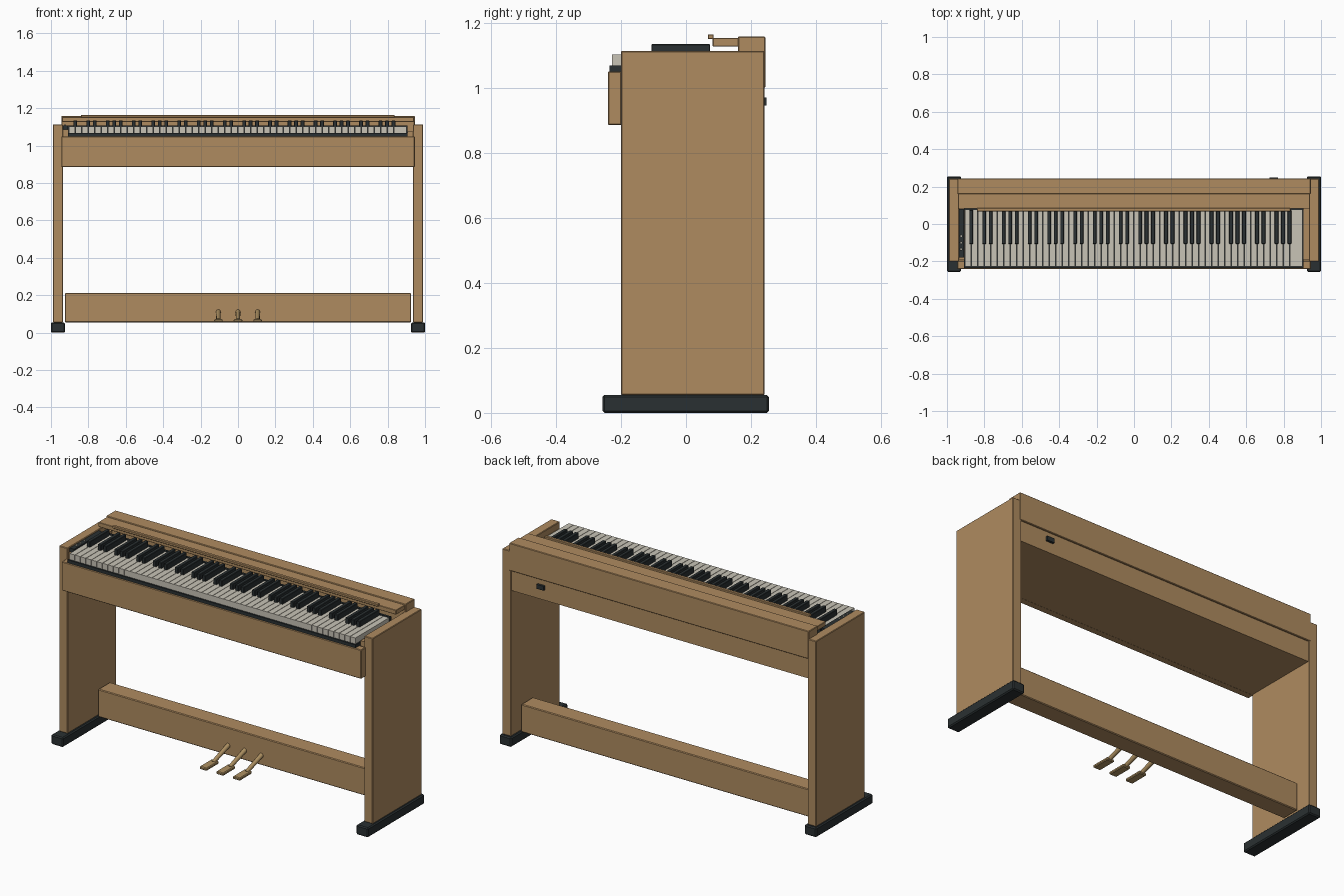
import bpy, bmesh, math
from mathutils import Matrix, Vector

if "Cube" in bpy.data.objects:
    bpy.data.objects.remove(bpy.data.objects["Cube"])


def material(name, rgb):
    m = bpy.data.materials.new(name)
    m.diffuse_color = (*rgb, 1)
    m.use_nodes = True
    m.node_tree.nodes["Principled BSDF"].inputs["Base Color"].default_value = m.diffuse_color
    return m


WOOD = material("wood", (0.43, 0.26, 0.117))
DARK = material("dark", (0.023, 0.03, 0.032))
IVORY = material("ivory", (0.58, 0.55, 0.47))
BRASS = material("brass", (0.42, 0.28, 0.12))


def add_cuboid(bm, x, y, z):
    size = Vector((x[1] - x[0], y[1] - y[0], z[1] - z[0]))
    centre = Vector((sum(x), sum(y), sum(z))) / 2
    mat = Matrix.Translation(centre) @ Matrix.Diagonal((*size, 1))
    bmesh.ops.create_cube(bm, size=1, matrix=mat)


def finish(name, bm, mat, bevel=0.0, segments=1):
    me = bpy.data.meshes.new(name)
    bmesh.ops.recalc_face_normals(bm, faces=bm.faces)
    bm.to_mesh(me)
    bm.free()
    me.materials.append(mat)
    ob = bpy.data.objects.new(name, me)
    bpy.context.collection.objects.link(ob)
    if bevel:
        mod = ob.modifiers.new("soft_edges", 'BEVEL')
        mod.width, mod.segments = bevel, segments
    return ob


def box(name, x, y, z, mat=WOOD, bevel=0.0):
    bm = bmesh.new()
    add_cuboid(bm, x, y, z)
    return finish(name, bm, mat, bevel)


def mirrored(a, b, s):
    return tuple(sorted((a * s, b * s)))


# Side legs and feet
for side, s in (("left", -1), ("right", 1)):
    box(f"{side}_foot", mirrored(0.925, 1.0, s), (-0.257, 0.255), (0, 0.055), DARK, 0.006)
    box(f"{side}_side_panel", mirrored(0.936, 0.99, s), (-0.2, 0.242), (0.055, 1.113), WOOD, 0.003)

# Keyboard case, front slip and back boards
box("key_bed", (-0.936, 0.936), (-0.2, 0.235), (0.885, 1.045))
box("front_slip", (-0.945, 0.945), (-0.24, -0.198), (0.885, 1.05), WOOD, 0.003)
box("upper_back_board", (-0.945, 0.945), (0.16, 0.244), (1.0, 1.158), WOOD, 0.003)
box("power_socket", (0.725, 0.77), (0.23, 0.248), (0.945, 0.97), DARK)

# Music shelf with its front lip
box("music_shelf", (-0.94, 0.94), (0.082, 0.162), (1.127, 1.153), WOOD, 0.002)
box("music_shelf_lip", (-0.84, 0.836), (0.067, 0.085), (1.15, 1.164), WOOD, 0.002)

# Pedal rail
box("pedal_rail", (-0.925, 0.925), (0.06, 0.165), (0.055, 0.213), WOOD, 0.004)

# Key surround, cheek and control panel
box("key_strip", (-0.91, 0.906), (-0.236, 0.08), (1.044, 1.068), DARK)
box("rear_felt", (-0.91, 0.906), (0.075, 0.088), (1.045, 1.107), DARK)
box("right_cheek", (0.906, 0.937), (-0.19, 0.16), (1.04, 1.075))
box("left_cheek", (-0.937, -0.906), (-0.19, 0.16), (1.04, 1.085))
box("control_panel", (-0.936, -0.908), (-0.18, 0.08), (1.085, 1.107), DARK)
for i in range(3):
    bm = bmesh.new()
    bmesh.ops.create_cone(bm, cap_ends=True, segments=16, radius1=0.006, radius2=0.005, depth=0.006,
                          matrix=Matrix.Translation((-0.924, -0.135 + 0.035 * i, 1.109)))
    finish(f"control_button_{i + 1}", bm, IVORY)

# Keys: 52 white, with black ones on the boundaries of an A-to-C layout
X0, STEP = -0.905, 1.806 / 52
white, black = bmesh.new(), bmesh.new()
for i in range(52):
    x = X0 + i * STEP
    add_cuboid(white, (x + 0.0012, x + STEP - 0.0012), (-0.227, 0.078), (1.066, 1.102))
    if i < 51 and i % 7 not in (1, 4):
        xb = x + STEP
        add_cuboid(black, (xb - 0.01, xb + 0.01), (-0.106, 0.074), (1.07, 1.134))
finish("white_keys", white, IVORY)
finish("black_keys", black, DARK, 0.002)

# Pedals: flat pad on a sloping arm
for name, px in (("left", -0.105), ("middle", 0.0), ("right", 0.105)):
    box(f"{name}_pedal_pad", (px - 0.023, px + 0.023), (-0.165, -0.055), (0.056, 0.072), BRASS, 0.004)
    a, b = Vector((px, -0.075, 0.066)), Vector((px, 0.065, 0.112))
    d = b - a
    bm = bmesh.new()
    bmesh.ops.create_cone(bm, cap_ends=True, segments=12, radius1=0.011, radius2=0.013, depth=d.length,
                          matrix=Matrix.Translation((a + b) / 2) @ d.to_track_quat('Z', 'Y').to_matrix().to_4x4())
    arm = finish(f"{name}_pedal_arm", bm, BRASS)
    bpy.context.view_layer.objects.active = arm
    arm.select_set(True)
    bpy.ops.object.shade_smooth_by_angle(angle=math.radians(40))
    arm.select_set(False)
